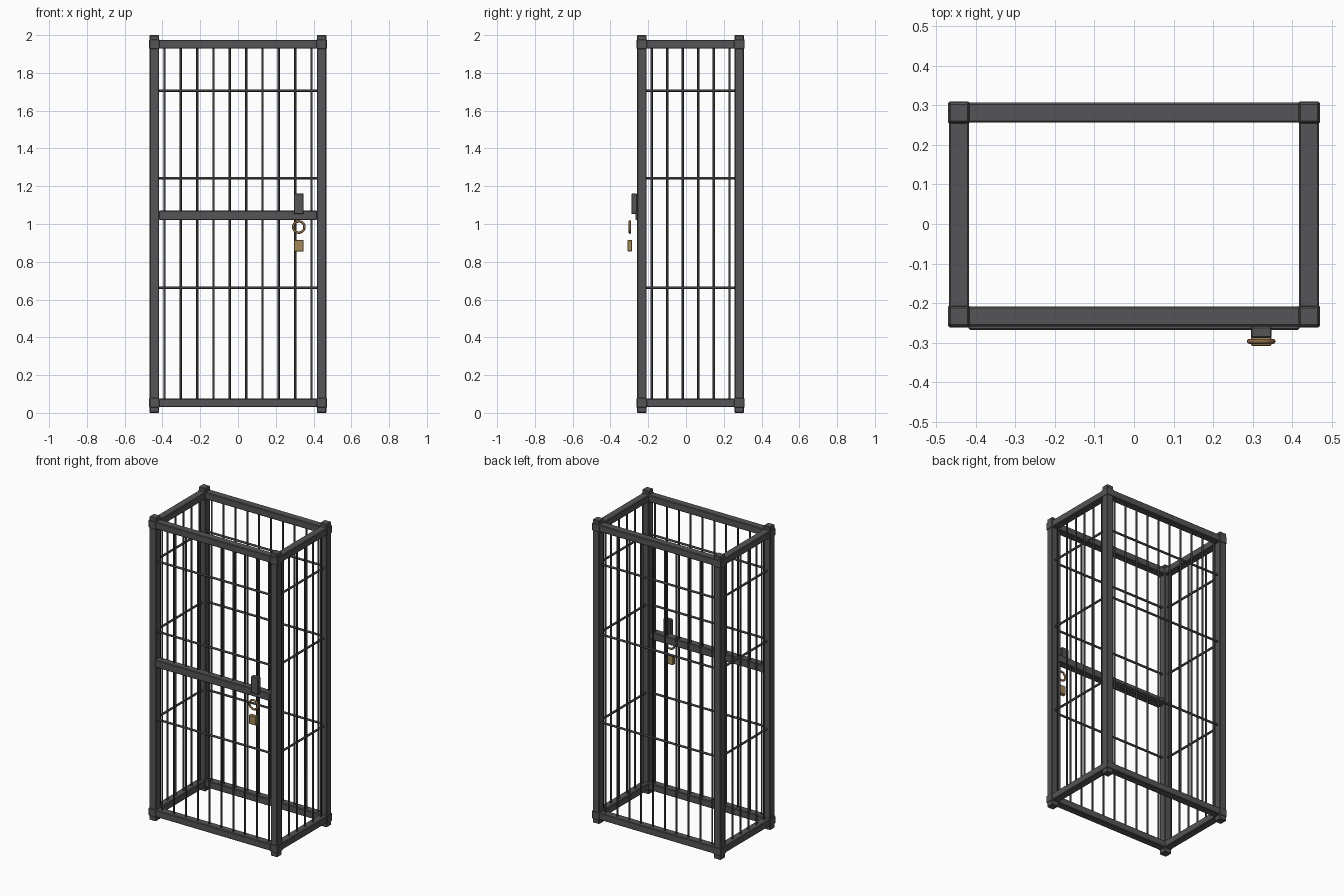
import bpy, bmesh
from mathutils import Vector, Matrix
from math import radians

if "Cube" in bpy.data.objects:
    bpy.data.objects.remove(bpy.data.objects["Cube"])

PX, YF, YB = 0.443, -0.234, 0.282      # post centres
YM = (YF + YB) / 2


def material(name, rgb):
    m = bpy.data.materials.new(name)
    m.diffuse_color = (*rgb, 1)
    m.use_nodes = True
    m.node_tree.nodes["Principled BSDF"].inputs["Base Color"].default_value = m.diffuse_color
    return m


IRON = material("dark_iron", (0.09, 0.09, 0.095))
BAR = material("bar_iron", (0.05, 0.05, 0.055))
BRASS = material("brass", (0.36, 0.25, 0.10))
BRONZE = material("bronze", (0.25, 0.14, 0.06))


def box(name, loc, size, mat=IRON, bevel=0.004):
    bpy.ops.mesh.primitive_cube_add(size=1, location=loc)
    o = bpy.context.object
    o.name = name
    o.data.transform(Matrix.Diagonal((*size, 1)))
    o.data.materials.append(mat)
    if bevel:
        b = o.modifiers.new("bevel", 'BEVEL')
        b.width, b.segments = bevel, 1
    return o


def rod(name, a, b, r=0.006):
    a, b = Vector(a), Vector(b)
    bpy.ops.mesh.primitive_cylinder_add(vertices=8, radius=r, depth=(b - a).length,
                                        location=(a + b) / 2)
    o = bpy.context.object
    o.name = name
    o.rotation_euler = (b - a).to_track_quat('Z', 'Y').to_euler()
    o.data.materials.append(BAR)
    bpy.ops.object.shade_smooth_by_angle(angle=radians(50))


# corner posts with thicker joint blocks
for sx in (-1, 1):
    for y, side in ((YF, "front"), (YB, "back")):
        box(f"{side}_post", (sx * PX, y, 1), (0.05, 0.05, 2))
        for z in (0.053, 1.952):
            box(f"{side}_joint_block", (sx * PX, y, z), (0.056, 0.056, 0.052))

# top and bottom rails
for z, level in ((0.053, "bottom"), (1.952, "top")):
    for y in (YF, YB):
        box(f"{level}_long_rail", (0, y, z), (2 * PX, 0.05, 0.046))
    for sx in (-1, 1):
        box(f"{level}_side_rail", (sx * PX, YM, z), (0.05, YB - YF, 0.046))

# vertical bars
Z0, Z1 = 0.06, 1.945
for y in (YF, YB):
    for i in range(10):
        x = -0.389 + i * 0.778 / 9
        rod("long_side_bar", (x, y, Z0), (x, y, Z1))
for sx in (-1, 1):
    for i in range(6):
        y = YM - 0.206 + i * 0.412 / 5
        rod("short_side_bar", (sx * PX, y, Z0), (sx * PX, y, Z1))

# horizontal cross bars
for z in (0.663, 1.243, 1.706):
    for y in (YF, YB):
        rod("long_cross_bar", (-0.42, y, z), (0.42, y, z), 0.007)
    for sx in (-1, 1):
        rod("short_cross_bar", (sx * PX, YF + 0.02, z), (sx * PX, YB - 0.02, z), 0.007)

# door rail, latch plate and padlock
box("door_rail", (0, -0.243, 1.046), (0.838, 0.05, 0.05))
box("latch_plate", (0.322, -0.274, 1.107), (0.052, 0.028, 0.11), bevel=0.003)
bpy.ops.mesh.primitive_torus_add(location=(0.322, -0.297, 0.984), rotation=(radians(90), 0, 0),
                                 major_radius=0.030, minor_radius=0.0065,
                                 major_segments=20, minor_segments=8)
ring = bpy.context.object
ring.name = "padlock_ring"
ring.data.materials.append(BRONZE)
bpy.ops.object.shade_smooth_by_angle(angle=radians(50))
box("padlock_body", (0.322, -0.297, 0.885), (0.052, 0.024, 0.06), BRASS, 0.003)
